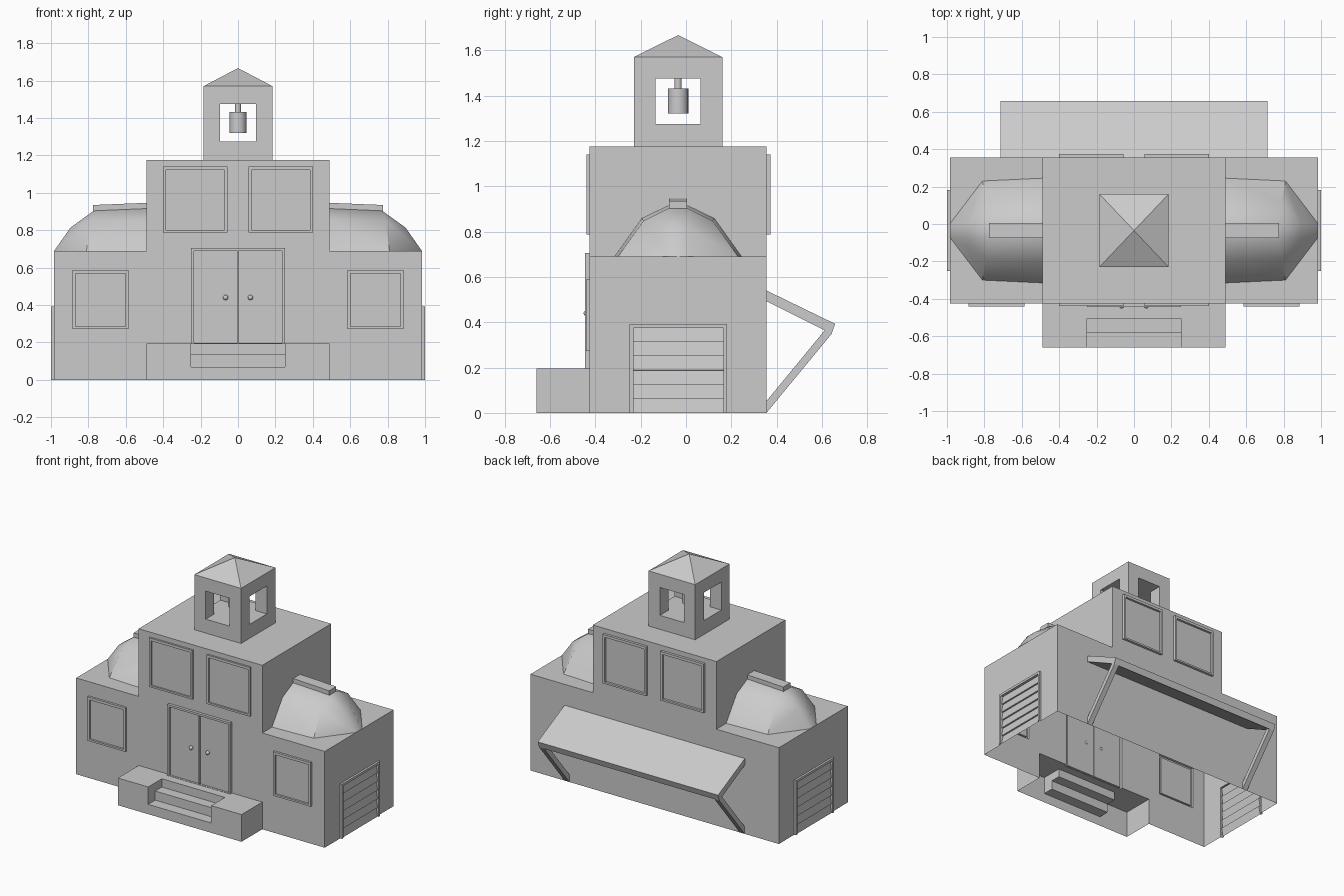
import bpy, bmesh, math
from mathutils import Matrix

if "Cube" in bpy.data.objects:
    bpy.data.objects.remove(bpy.data.objects["Cube"])

FRONT, BACK = -0.425, 0.355
CY = -0.035          # y centre of tower, bell and domes


def prism(bm, axis, pts, a, b):
    """Extrude a 2D profile along an axis from a to b."""
    place = {'x': lambda u, v, t: (t, u, v),
             'y': lambda u, v, t: (u, t, v),
             'z': lambda u, v, t: (u, v, t)}[axis]
    lo = [bm.verts.new(place(u, v, a)) for u, v in pts]
    hi = [bm.verts.new(place(u, v, b)) for u, v in pts]
    faces = [bm.faces.new(lo), bm.faces.new(hi[::-1])]
    for i in range(len(pts)):
        j = (i + 1) % len(pts)
        faces.append(bm.faces.new((lo[i], hi[i], hi[j], lo[j])))
    bmesh.ops.recalc_face_normals(bm, faces=faces)


def box(bm, x0, x1, y0, y1, z0, z1):
    prism(bm, 'z', [(x0, y0), (x1, y0), (x1, y1), (x0, y1)], z0, z1)


def finish(bm, name, smooth=None):
    me = bpy.data.meshes.new(name)
    bm.to_mesh(me)
    bm.free()
    ob = bpy.data.objects.new(name, me)
    bpy.context.collection.objects.link(ob)
    bpy.ops.object.select_all(action='DESELECT')
    ob.select_set(True)
    bpy.context.view_layer.objects.active = ob
    if smooth:
        bpy.ops.object.shade_smooth_by_angle(angle=math.radians(smooth))
    return ob


def boolean(ob, bm, op):
    """Apply a boolean with a temporary helper, then remove it."""
    helper = finish(bm, "helper")
    helper.hide_render = True
    bpy.context.view_layer.objects.active = ob
    mod = ob.modifiers.new("bool", 'BOOLEAN')
    mod.operation, mod.object = op, helper
    mod.solver, mod.use_self = 'EXACT', True
    bpy.ops.object.modifier_apply(modifier=mod.name)
    bpy.data.objects.remove(helper)


# House walls: stepped front profile, extruded through the depth
bm = bmesh.new()
half = [(0.985, -0.05), (0.985, 0.69), (0.49, 0.69), (0.49, 1.175)]
prism(bm, 'y', half + [(-x, z) for x, z in half[::-1]], FRONT, BACK)
house = finish(bm, "house_walls")

add, cut = bmesh.new(), bmesh.new()

# Porch with recessed steps
box(add, -0.49, 0.49, -0.66, -0.40, -0.05, 0.195)
prism(cut, 'x', [(-0.75, 0.07), (-0.58, 0.07), (-0.58, 0.135),
                 (-0.505, 0.135), (-0.505, 0.3), (-0.75, 0.3)], -0.25, 0.25)

# Double door with frame
box(add, -0.25, 0.25, -0.445, -0.41, 0.18, 0.705)
for x0, x1 in ((-0.235, -0.002), (0.002, 0.235)):
    box(cut, x0, x1, -0.48, -0.43, 0.197, 0.69)


def window(x0, x1, z0, z1, wall, out, depth):
    """Raised frame around a sunken pane."""
    ys = sorted((wall - out * 0.02, wall + out * depth))
    box(add, x0, x1, ys[0], ys[1], z0, z1)
    ys = sorted((wall + out * 0.002, wall + out * 0.05))
    box(cut, x0 + 0.016, x1 - 0.016, ys[0], ys[1], z0 + 0.013, z1 - 0.019)


for s in (-1, 1):
    x0, x1 = sorted((s * 0.585, s * 0.885))
    window(x0, x1, 0.273, 0.588, FRONT, -1, 0.016)
    x0, x1 = sorted((s * 0.057, s * 0.40))
    window(x0, x1, 0.788, 1.14, FRONT, -1, 0.013)
    window(x0, x1, 0.788, 1.14, BACK, 1, 0.018)
    # Garage door: frame and slanted slats
    x0, x1 = sorted((s * 0.96, s * 1.0))
    box(add, x0, x1, -0.25, 0.182, -0.05, 0.392)
    slats = [(s * 1.1, -0.1), (s * 1.1, 0.375)]
    for i in range(6):
        top = 0.375 - i * 0.0625
        slats += [(s * 0.98, top), (s * 0.991, top - 0.0615)]
    slats.append((s * 0.991, -0.1))
    prism(cut, 'y', slats, -0.232, 0.165)

boolean(house, add, 'UNION')
boolean(house, cut, 'DIFFERENCE')

# The house is an open-bottomed shell
bm = bmesh.new()
bm.from_mesh(house.data)
bmesh.ops.bisect_plane(bm, geom=bm.verts[:] + bm.edges[:] + bm.faces[:],
                       plane_co=(0, 0, 0), plane_no=(0, 0, 1), clear_inner=True)
bm.to_mesh(house.data)
bm.free()

# Door knobs
for s in (-1, 1):
    bm = bmesh.new()
    bmesh.ops.create_uvsphere(bm, u_segments=12, v_segments=8, radius=0.014,
                              matrix=Matrix.Translation((s * 0.066, -0.438, 0.44)))
    finish(bm, "door_knob", 40)

# Bell tower with openings on four sides
bm = bmesh.new()
box(bm, -0.185, 0.185, -0.23, 0.16, 1.17, 1.57)
tower = finish(bm, "bell_tower")
cut = bmesh.new()
box(cut, -0.095, 0.095, -0.5, 0.5, 1.275, 1.475)
box(cut, -0.5, 0.5, -0.135, 0.063, 1.275, 1.475)
boolean(tower, cut, 'DIFFERENCE')

# Pyramid roof
bm = bmesh.new()
base = [bm.verts.new((x, y, 1.57)) for x, y in
        ((-0.185, -0.23), (0.185, -0.23), (0.185, 0.16), (-0.185, 0.16))]
peak = bm.verts.new((0, CY, 1.667))
for i in range(4):
    bm.faces.new((base[i], base[(i + 1) % 4], peak))
finish(bm, "tower_roof")

# Bell and hanger
for name, r, z0, z1 in (("bell", 0.045, 1.32, 1.432), ("bell_hanger", 0.016, 1.43, 1.477)):
    bm = bmesh.new()
    bmesh.ops.create_cone(bm, cap_ends=True, segments=20, radius1=r, radius2=r,
                          depth=z1 - z0, matrix=Matrix.Translation((0, CY, (z0 + z1) / 2)))
    finish(bm, name, 40)

# Faceted half domes on the side roofs: (x, half width, z) per level
levels = [[(0.49, 0.28, 0.69), (0.81, 0.265, 0.69), (0.983, 0.038, 0.69)],
          [(0.49, 0.16, 0.858), (0.79, 0.152, 0.848), (0.895, 0.038, 0.815)],
          [(0.49, 0.038, 0.917), (0.77, 0.038, 0.905), (0.77, 0.038, 0.905)]]
for s in (-1, 1):
    bm = bmesh.new()
    rows = [[bm.verts.new((s * x, CY + w, z)) for x, w, z in lv] +
            [bm.verts.new((s * x, CY - w, z)) for x, w, z in lv[::-1]] for lv in levels]
    for a, b in zip(rows, rows[1:]):
        for i in range(5):
            bm.faces.new((a[i], a[i + 1], b[i + 1], b[i]))
    top = rows[2]
    bm.faces.new((top[0], top[1], top[4], top[5]))
    bmesh.ops.remove_doubles(bm, verts=bm.verts[:], dist=0.0005)
    bmesh.ops.recalc_face_normals(bm, faces=bm.faces[:])
    finish(bm, "roof_dome", 35)
    # Ridge bar along the crown
    bm = bmesh.new()
    prism(bm, 'y', [(s * 0.48, 0.9), (s * 0.775, 0.9), (s * 0.775, 0.935),
                    (s * 0.48, 0.947)], CY - 0.04, CY + 0.04)
    finish(bm, "dome_ridge")

# Rear awning and its two struts
bm = bmesh.new()
prism(bm, 'x', [(BACK, 0.54), (0.658, 0.393), (0.642, 0.348), (0.615, 0.363),
                (BACK, 0.493)], -0.715, 0.715)
finish(bm, "awning")
for s in (-1, 1):
    bm = bmesh.new()
    prism(bm, 'x', [(BACK, 0.0), (0.642, 0.348), (0.615, 0.368), (BACK, 0.052)],
          *sorted((s * 0.675, s * 0.714)))
    finish(bm, "awning_strut")
